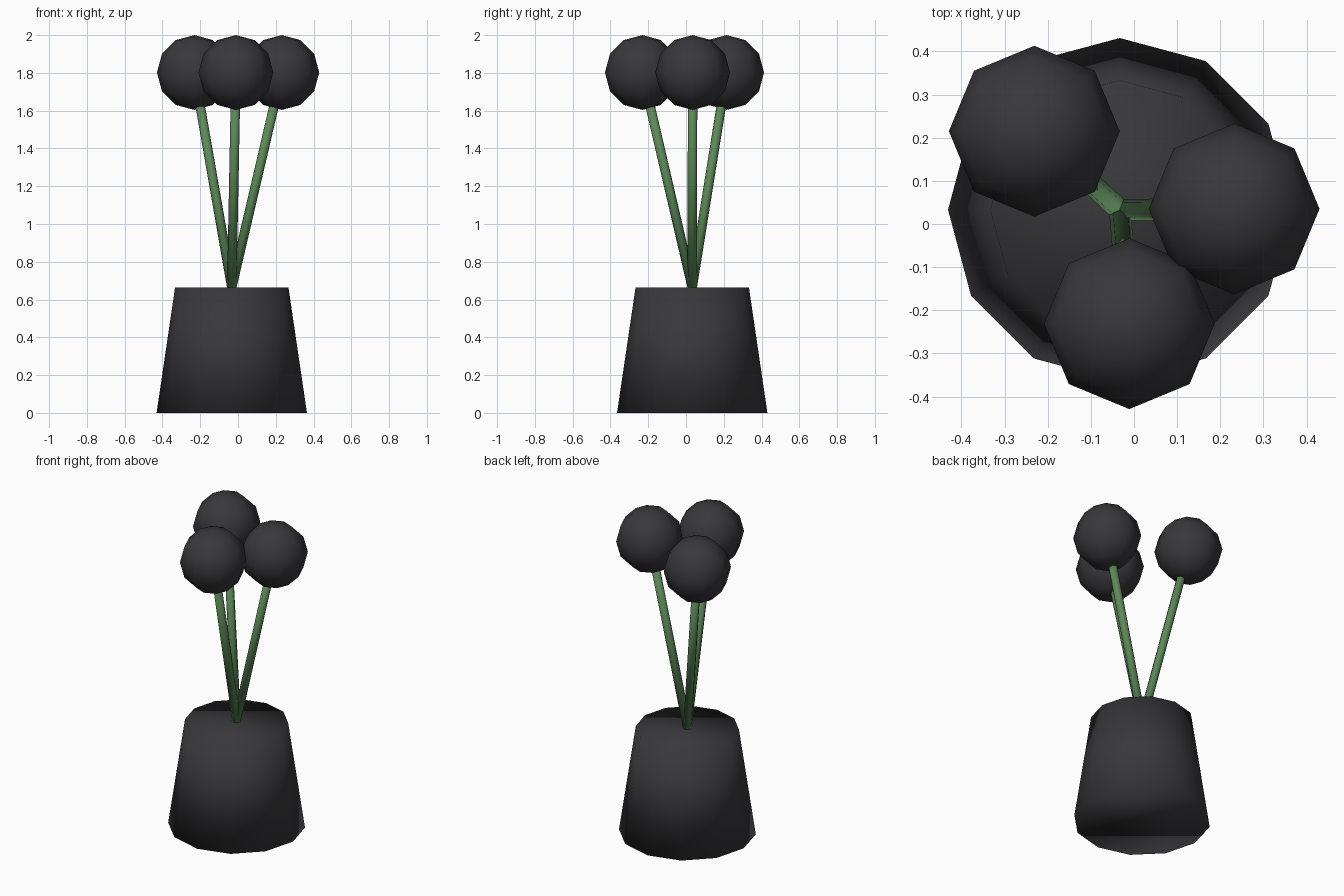
import bpy, bmesh, math
from mathutils import Vector, Matrix

if "Cube" in bpy.data.objects:
    bpy.data.objects.remove(bpy.data.objects["Cube"])


def material(name, color):
    m = bpy.data.materials.new(name)
    m.diffuse_color = color
    m.use_nodes = True
    m.node_tree.nodes["Principled BSDF"].inputs["Base Color"].default_value = m.diffuse_color
    return m


DARK = material("charcoal", (0.04, 0.04, 0.045, 1))
GREEN = material("stem_green", (0.11, 0.25, 0.10, 1))


def make(name, bm, mat):
    """Turn a bmesh into a smooth-shaded object."""
    for f in bm.faces:
        f.smooth = True
    me = bpy.data.meshes.new(name)
    bm.to_mesh(me)
    bm.free()
    me.materials.append(mat)
    ob = bpy.data.objects.new(name, me)
    bpy.context.collection.objects.link(ob)
    return ob


def cone(name, start, end, r1, r2, sides, mat):
    """Capped tapered tube from start to end, first corner on +x."""
    start, end = Vector(start), Vector(end)
    axis = end - start
    turn = Vector((0, 0, 1)).rotation_difference(axis).to_matrix().to_4x4()
    bm = bmesh.new()
    bmesh.ops.create_cone(bm, cap_ends=True, segments=sides, radius1=r1,
                          radius2=r2, depth=axis.length,
                          matrix=Matrix.Translation((start + end) / 2) @ turn)
    return make(name, bm, mat)


# Twelve-sided tapered pot with closed top
PX, PY, TOP = -0.033, 0.033, 0.665
cone("pot", (PX, PY, 0), (PX, PY, TOP), 0.398, 0.3, 12, DARK)

# Three stems spreading from the pot centre, each with a ball bloom
R = 0.198
for i, (x, y) in enumerate([(-0.231, 0.215), (0.232, 0.035), (-0.011, -0.231)], 1):
    centre = Vector((x, y, 2 - R))
    base = Vector((PX, PY, TOP))
    base -= (centre - base).normalized() * 0.02
    cone(f"stem_{i}", base, centre, 0.025, 0.025, 8, GREEN)
    bm = bmesh.new()
    bmesh.ops.create_uvsphere(bm, u_segments=8, v_segments=6, radius=R,
                              matrix=Matrix.Translation(centre))
    make(f"bloom_{i}", bm, DARK)
